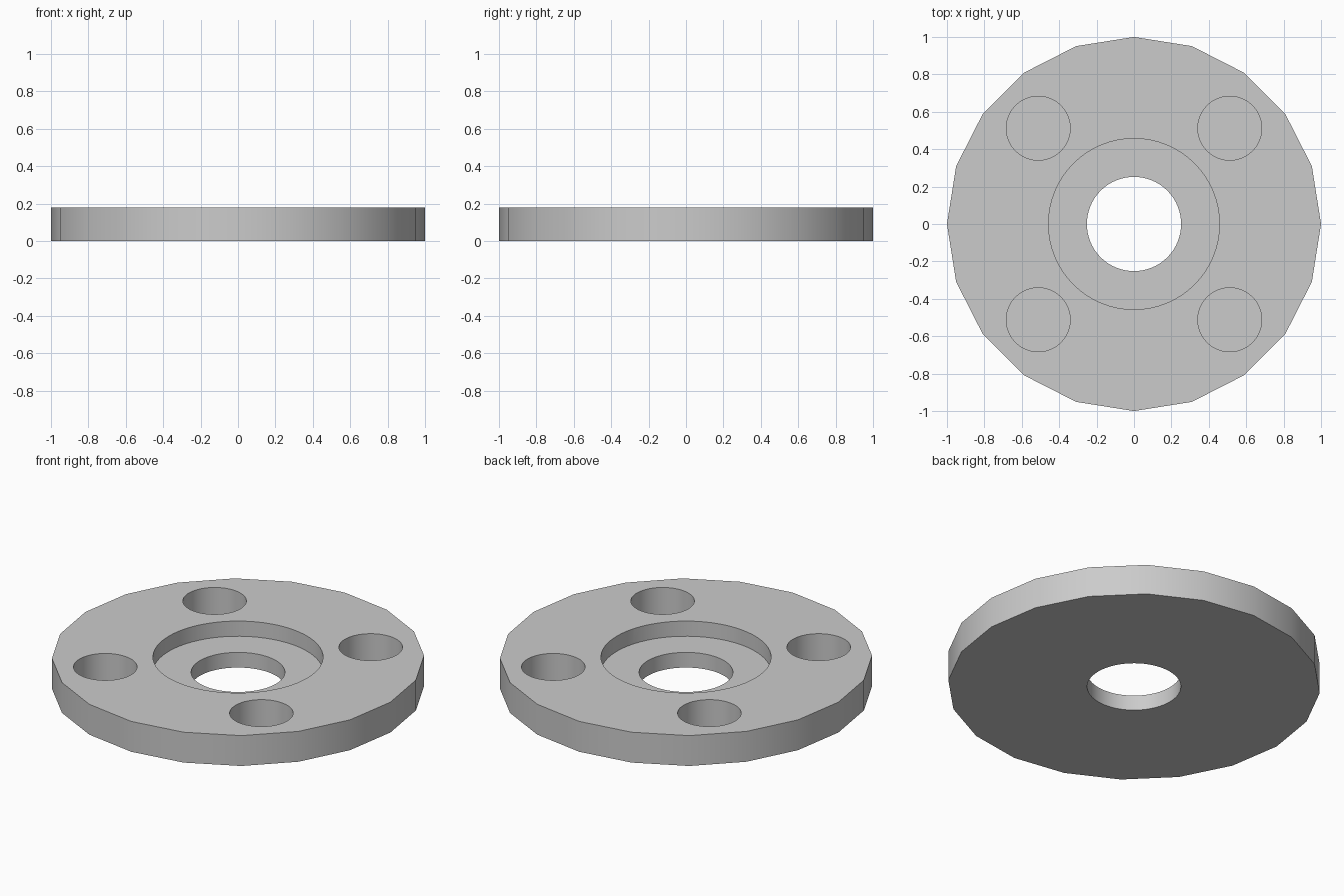
import bpy
from math import radians

if "Cube" in bpy.data.objects:
    bpy.data.objects.remove(bpy.data.objects["Cube"], do_unlink=True)

THICK = 0.18

grey = bpy.data.materials.new("plain grey")
grey.use_nodes = True
colour = (0.6, 0.6, 0.6, 1)
grey.diffuse_color = colour
grey.node_tree.nodes["Principled BSDF"].inputs["Base Color"].default_value = colour


def cylinder(name, radius, bottom, top, sides, x=0, y=0, turn=0):
    bpy.ops.mesh.primitive_cylinder_add(
        vertices=sides, radius=radius, depth=top - bottom,
        location=(x, y, (bottom + top) / 2), rotation=(0, 0, turn))
    ob = bpy.context.object
    ob.name = name
    ob.data.materials.append(grey)
    return ob


# Twenty-sided disc
flange = cylinder("flange_disc", 1, 0, THICK, 20)

# Centre through hole, stepped recess and four blind pockets
cutters = [
    cylinder("centre_hole_cutter", 0.252, -0.1, 0.3, 64),
    cylinder("recess_cutter", 0.457, 0.09, 0.3, 64),
]
for x in (-0.512, 0.512):
    for y in (-0.512, 0.512):
        cutters.append(cylinder("pocket_cutter", 0.171, 0.01, 0.3, 48, x, y))

bpy.context.view_layer.objects.active = flange
for cutter in cutters:
    cutter.hide_render = True
    cut = flange.modifiers.new("cut", "BOOLEAN")
    cut.operation = "DIFFERENCE"
    cut.solver = "EXACT"
    cut.object = cutter
    bpy.ops.object.modifier_apply(modifier=cut.name)
    bpy.data.objects.remove(cutter, do_unlink=True)

# Smooth walls with crisp rims
bpy.ops.object.select_all(action="DESELECT")
flange.select_set(True)
bpy.ops.object.shade_smooth_by_angle(angle=radians(30))
